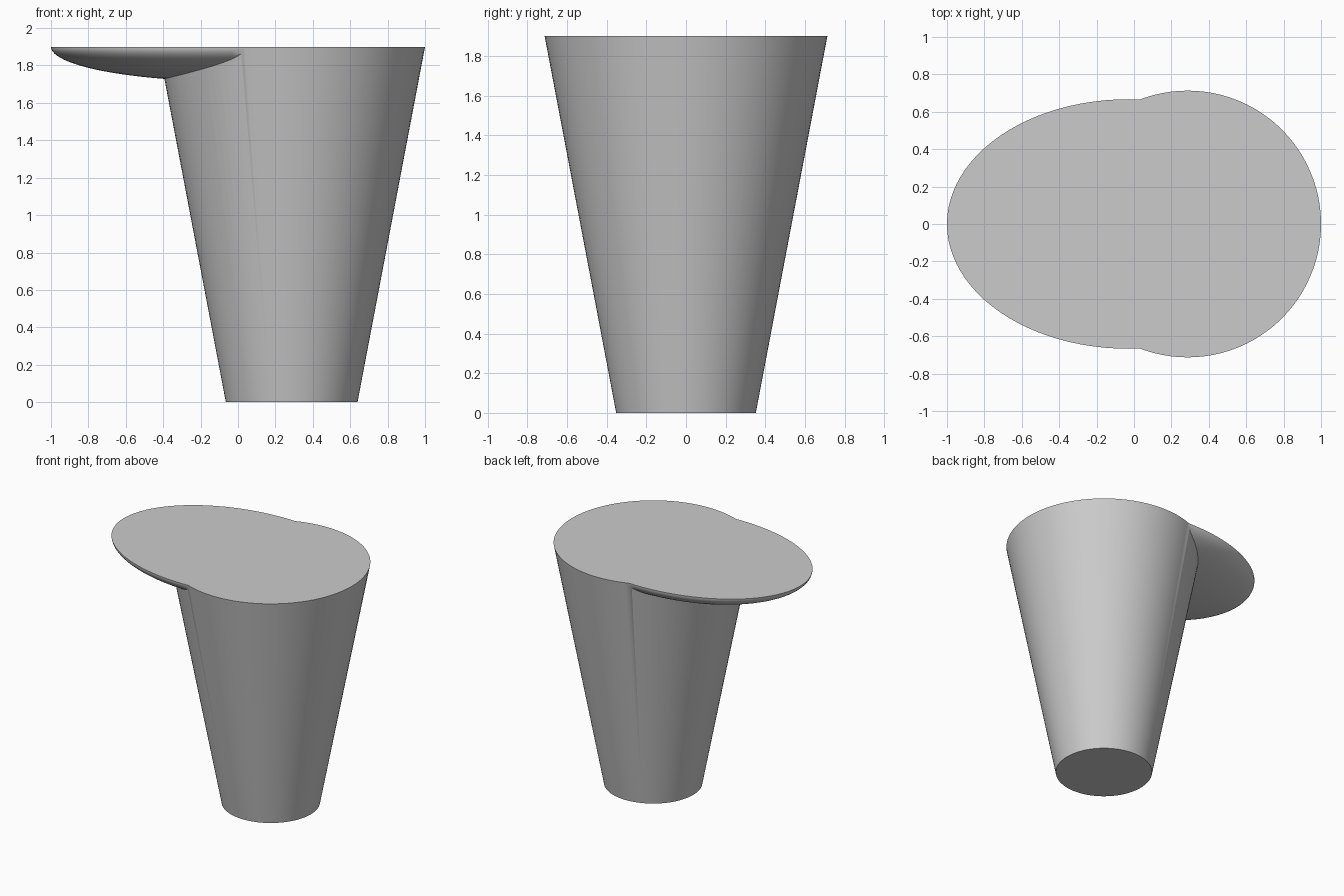
import bpy
import bmesh
import math

cube = bpy.data.objects.get("Cube")
if cube:
    bpy.data.objects.remove(cube, do_unlink=True)

TOP = 1.9
EXTRA = 0.3          # overlap above the rim, trimmed off after the union
R_BASE, R_TOP = 0.352, 0.713
CX = 0.287

grey = bpy.data.materials.new("plain_grey")
grey.use_nodes = True
colour = (0.6, 0.6, 0.6, 1)
grey.diffuse_color = colour
grey.node_tree.nodes["Principled BSDF"].inputs["Base Color"].default_value = colour

# Tapered body, narrow at the foot
slope = (R_TOP - R_BASE) / TOP
height = TOP + EXTRA
bpy.ops.mesh.primitive_cone_add(vertices=96, radius1=R_BASE,
                                radius2=R_BASE + slope * height,
                                depth=height, location=(CX, 0, height / 2))
body = bpy.context.object
body.name = "tapered_body_with_side_bowl"
body.data.materials.append(grey)

# Shallow elliptical bowl jutting out to one side
bpy.ops.mesh.primitive_uv_sphere_add(segments=96, ring_count=48, radius=1,
                                     location=(-0.03, 0, TOP))
bowl = bpy.context.object
bowl.name = "side_bowl"
bowl.scale = (0.97, 0.667, 0.185)
bowl.data.materials.append(grey)
bpy.ops.object.transform_apply(location=True, rotation=False, scale=True)

# Join the two into one solid
bpy.ops.object.select_all(action="DESELECT")
body.select_set(True)
bpy.context.view_layer.objects.active = body
bpy.ops.object.transform_apply(location=True, rotation=False, scale=True)
union = body.modifiers.new("join_bowl", "BOOLEAN")
union.operation = "UNION"
union.solver = "EXACT"
union.object = bowl
bpy.ops.object.modifier_apply(modifier=union.name)
bpy.data.objects.remove(bowl, do_unlink=True)

# Trim level with the rim and close the flat top
bm = bmesh.new()
bm.from_mesh(body.data)
bmesh.ops.bisect_plane(bm, geom=bm.verts[:] + bm.edges[:] + bm.faces[:],
                       plane_co=(0, 0, TOP), plane_no=(0, 0, 1),
                       dist=0.0001, clear_outer=True)
rim = [e for e in bm.edges if e.is_boundary]
bmesh.ops.holes_fill(bm, edges=rim, sides=0)
bmesh.ops.recalc_face_normals(bm, faces=bm.faces)
bm.to_mesh(body.data)
bm.free()
bpy.ops.object.shade_smooth_by_angle(angle=math.radians(30))
